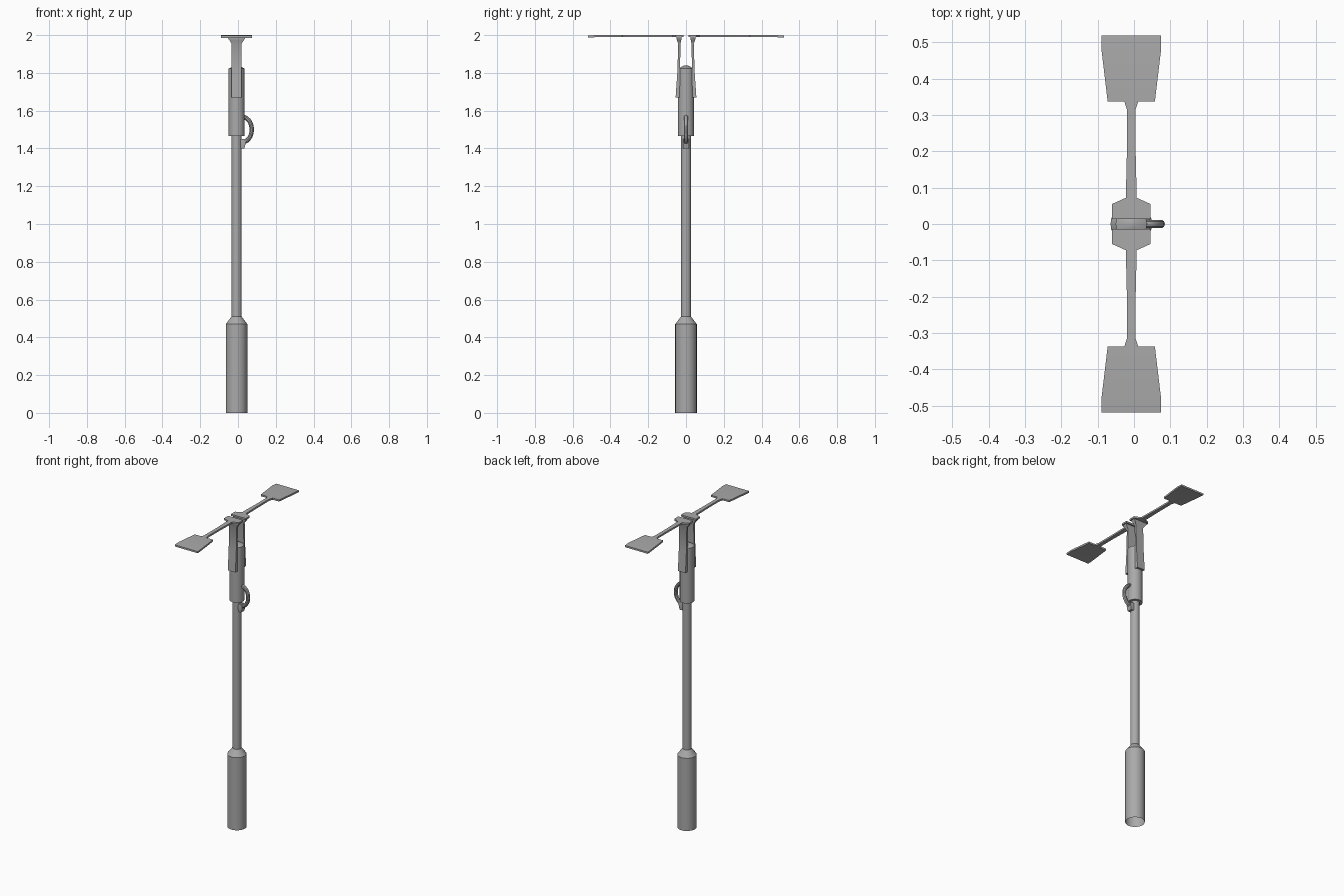
import bpy, bmesh, math
from mathutils import Vector

if "Cube" in bpy.data.objects:
    bpy.data.objects.remove(bpy.data.objects["Cube"])

CX = -0.0075  # axis of the pole

grey = bpy.data.materials.new("plain grey")
grey.diffuse_color = (0.4, 0.4, 0.4, 1)
grey.use_nodes = True
grey.node_tree.nodes["Principled BSDF"].inputs["Base Color"].default_value = grey.diffuse_color


def finish(name, bm, smooth=True):
    bmesh.ops.recalc_face_normals(bm, faces=bm.faces)
    me = bpy.data.meshes.new(name)
    bm.to_mesh(me)
    bm.free()
    ob = bpy.data.objects.new(name, me)
    bpy.context.collection.objects.link(ob)
    me.materials.append(grey)
    if smooth:
        bpy.ops.object.select_all(action='DESELECT')
        ob.select_set(True)
        bpy.context.view_layer.objects.active = ob
        bpy.ops.object.shade_smooth_by_angle(angle=math.radians(35))
    return ob


def loft(name, rings, cap_start=True, cap_end=True, smooth=True):
    bm = bmesh.new()
    vs = [[bm.verts.new(p) for p in r] for r in rings]
    n = len(vs[0])
    for a, b in zip(vs, vs[1:]):
        for i in range(n):
            j = (i + 1) % n
            bm.faces.new((a[i], a[j], b[j], b[i]))
    if cap_start:
        bm.faces.new(vs[0])
    if cap_end:
        bm.faces.new(vs[-1])
    return finish(name, bm, smooth)


def lathe(name, profile, sides=24, **kw):
    return loft(name, [[(CX + r * math.cos(2 * math.pi * i / sides),
                         r * math.sin(2 * math.pi * i / sides), z)
                        for i in range(sides)] for r, z in profile], **kw)


# Pole: wide open-bottomed base, tapered shoulder, slim shaft
lathe("pole", [(0.057, 0), (0.057, 0.47), (0.027, 0.51), (0.027, 1.50)], cap_start=False)

# Sleeve with a low conical top
lathe("sleeve", [(0.043, 1.465), (0.043, 1.822), (0.012, 1.838)])

for s, side in ((-1, "front"), (1, "back")):
    # Upright bracket: wedge foot, thin strap, flared head (z, inner y, outer y, half width)
    rows = [(1.67, 0.034, 0.055, 0.027), (1.80, 0.032, 0.046, 0.027),
            (1.955, 0.029, 0.041, 0.027), (1.97, 0.026, 0.047, 0.036),
            (1.982, 0.024, 0.05, 0.045), (1.992, 0.024, 0.05, 0.047)]
    loft(side + "_bracket", [[(CX - w, s * a, z), (CX + w, s * a, z),
                              (CX + w, s * b, z), (CX - w, s * b, z)]
                             for z, a, b, w in rows])
    # Flat arm: head plate, narrow neck, flared paddle (y, half width, top z)
    rows = [(0.014, 0.053, 2.0), (0.055, 0.053, 2.0), (0.072, 0.015, 2.0),
            (0.20, 0.012, 2.0), (0.315, 0.012, 2.0), (0.337, 0.019, 2.0),
            (0.3375, 0.065, 2.0), (0.48, 0.082, 2.0), (0.518, 0.082, 1.997)]
    loft(side + "_paddle", [[(CX - w, s * y, z - 0.011), (CX + w, s * y, z - 0.011),
                             (CX + w, s * y, z), (CX - w, s * y, z)]
                            for y, w, z in rows])

# Curved cable loop from the sleeve down to the pole
steps, sides, r = 14, 10, 0.012
rings = []
for k in range(steps + 1):
    t = math.radians(105 - 210 * k / steps)
    c = Vector((0.022 + 0.051 * math.cos(t), 0, 1.50 + 0.067 * math.sin(t)))
    d = Vector((0.051 * math.cos(t), 0, 0.067 * math.sin(t))).normalized()
    rings.append([c + d * r * math.cos(2 * math.pi * i / sides)
                  + Vector((0, r * math.sin(2 * math.pi * i / sides), 0))
                  for i in range(sides)])
loft("cable_loop", rings)

# Socket block where the loop meets the pole
loft("cable_socket", [[(0.0, -w, z), (x, -w, z), (x, w, z), (0.0, w, z)]
                      for z, x, w in ((1.40, 0.034, 0.015), (1.415, 0.038, 0.017),
                                      (1.437, 0.042, 0.017), (1.45, 0.03, 0.015))])
